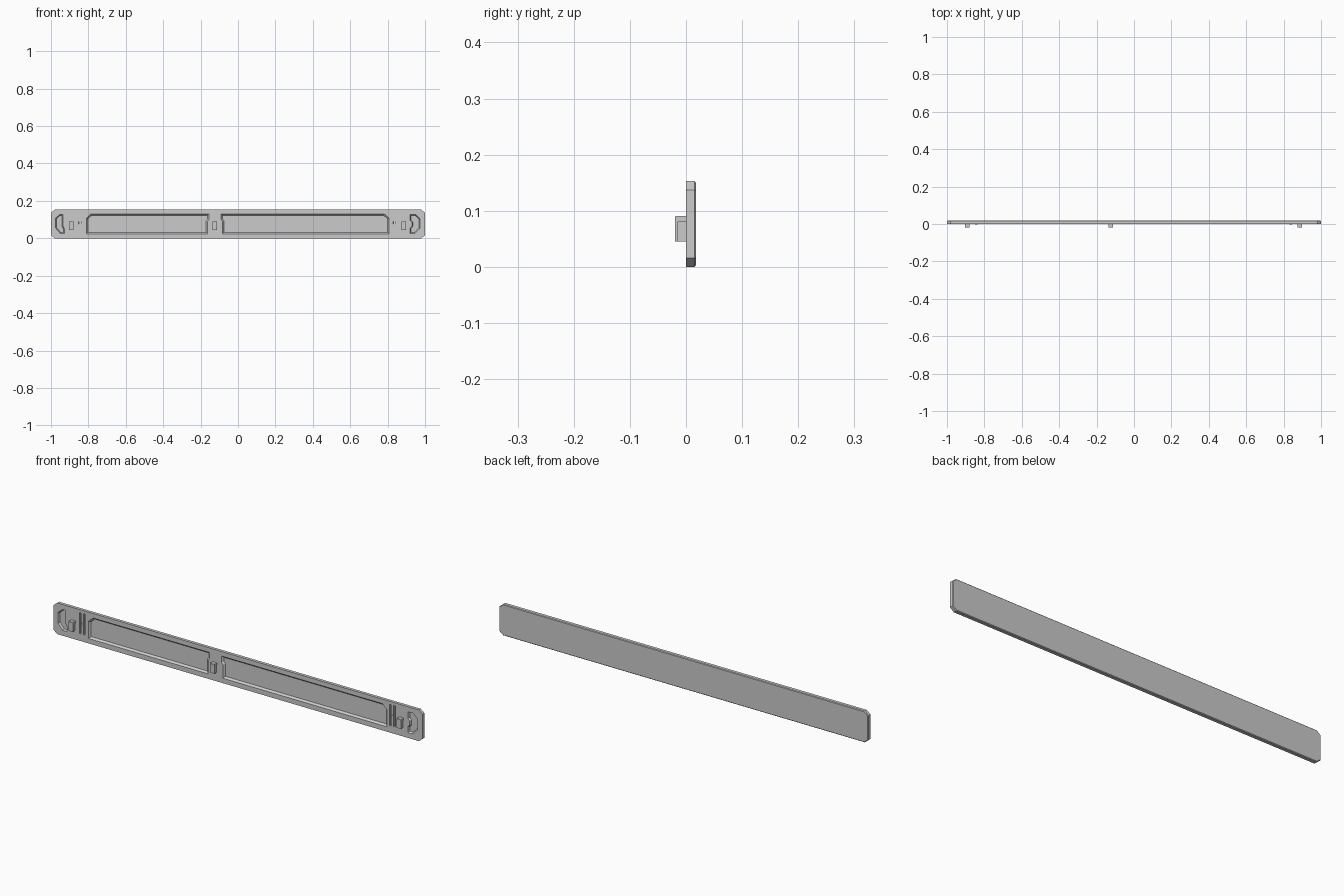
import bpy, bmesh
from mathutils import Vector

if "Cube" in bpy.data.objects:
    bpy.data.objects.remove(bpy.data.objects["Cube"])

FRONT, BACK = 0.0, 0.018


def inset(pts, d):
    """Offset a counter-clockwise (x, z) outline inwards by d."""
    out, n = [], len(pts)
    for i in range(n):
        p = Vector(pts[i])
        a = (p - Vector(pts[i - 1])).normalized()
        b = (Vector(pts[(i + 1) % n]) - p).normalized()
        na, nb = Vector((-a.y, a.x)), Vector((-b.y, b.x))
        out.append(p + (na + nb) * d / (1 + na.dot(nb)))
    return out


def loft(bm, pts, levels):
    """Closed solid through (y, inset) levels of one outline."""
    rings = [[bm.verts.new((p[0], y, p[1])) for p in inset(pts, d)] for y, d in levels]
    n = len(pts)
    for r, s in zip(rings, rings[1:]):
        for i in range(n):
            j = (i + 1) % n
            bm.faces.new((r[i], r[j], s[j], s[i]))
    bm.faces.new(rings[0])
    bm.faces.new(rings[-1])


def finish(name, bm):
    bmesh.ops.recalc_face_normals(bm, faces=bm.faces)
    me = bpy.data.meshes.new(name)
    bm.to_mesh(me)
    bm.free()
    ob = bpy.data.objects.new(name, me)
    bpy.context.collection.objects.link(ob)
    return ob


def rect(x0, x1, z0, z1):
    return [(x0, z0), (x1, z0), (x1, z1), (x0, z1)]


def box(bm, x, y, z):
    loft(bm, rect(*x, *z), [(y[0], 0), (y[1], 0)])


# Backing plate with clipped corners and a chamfered rear edge
bm = bmesh.new()
half = [(0.98, 0), (1, 0.016), (1, 0.137), (0.98, 0.153)]
outline = half + [(-x, z) for x, z in reversed(half)]
loft(bm, outline, [(FRONT, 0), (BACK - 0.003, 0), (BACK, 0.003)])
plate = finish("plate", bm)

# Recesses: two long tapered pockets, end grips and paired slots
left_pocket = [(-0.81, 0.024), (-0.163, 0.024), (-0.163, 0.09), (-0.155, 0.1),
               (-0.155, 0.131), (-0.785, 0.131), (-0.81, 0.108)]
right_pocket = [(-0.082, 0.024), (0.807, 0.024), (0.807, 0.108), (0.782, 0.131),
                (-0.09, 0.131), (-0.09, 0.1), (-0.082, 0.09)]
left_grip = [(-0.975, 0.055), (-0.95, 0.026), (-0.927, 0.026), (-0.927, 0.05),
             (-0.936, 0.065), (-0.936, 0.128), (-0.952, 0.128), (-0.975, 0.108)]
right_grip = [(0.92, 0.026), (0.945, 0.026), (0.972, 0.053), (0.972, 0.105),
              (0.95, 0.128), (0.92, 0.128), (0.92, 0.095), (0.93, 0.085),
              (0.93, 0.065), (0.92, 0.055)]

bm = bmesh.new()
for pts, taper in ((left_pocket, 0.008), (right_pocket, 0.008),
                   (left_grip, 0.005), (right_grip, 0.005)):
    depth = 0.009
    loft(bm, pts, [(FRONT - depth / 2, -taper / 2), (FRONT + depth, taper)])
for cx in (-0.844, 0.838):
    for s in (-1, 1):
        x = cx + s * 0.011
        box(bm, (x - 0.005, x + 0.005), (-0.01, 0.008), (0.035, 0.138))
cutter = finish("recess_cutter", bm)
cutter.hide_render = True

mod = plate.modifiers.new("recesses", 'BOOLEAN')
mod.object, mod.operation, mod.solver = cutter, 'DIFFERENCE', 'EXACT'
bpy.context.view_layer.objects.active = plate
bpy.ops.object.modifier_apply(modifier=mod.name)
bpy.data.objects.remove(cutter)

# Small stud between each pair of slots
for i, cx in enumerate((-0.844, 0.838)):
    bm = bmesh.new()
    loft(bm, rect(cx - 0.008, cx + 0.008, 0.077, 0.091),
         [(-0.003, 0.002), (0.006, 0)])
    finish(f"slot_stud_{i + 1}", bm)

# Locating pegs: a hooked rim around a narrower core
for i, cx in enumerate((-0.892, -0.125, 0.886)):
    bm = bmesh.new()
    profile = [(0.002, 0.091), (-0.018, 0.091), (-0.02, 0.089), (-0.02, 0.045),
               (-0.014, 0.045), (-0.014, 0.081), (0.002, 0.081)]
    rings = [[bm.verts.new((cx + s * 0.012, y, z)) for y, z in profile] for s in (-1, 1)]
    for k in range(len(profile)):
        m = (k + 1) % len(profile)
        bm.faces.new((rings[0][k], rings[0][m], rings[1][m], rings[1][k]))
    for r in rings:
        bm.faces.new(r)
    box(bm, (cx - 0.009, cx + 0.009), (-0.015, 0.002), (0.045, 0.082))
    finish(f"peg_{i + 1}", bm)
